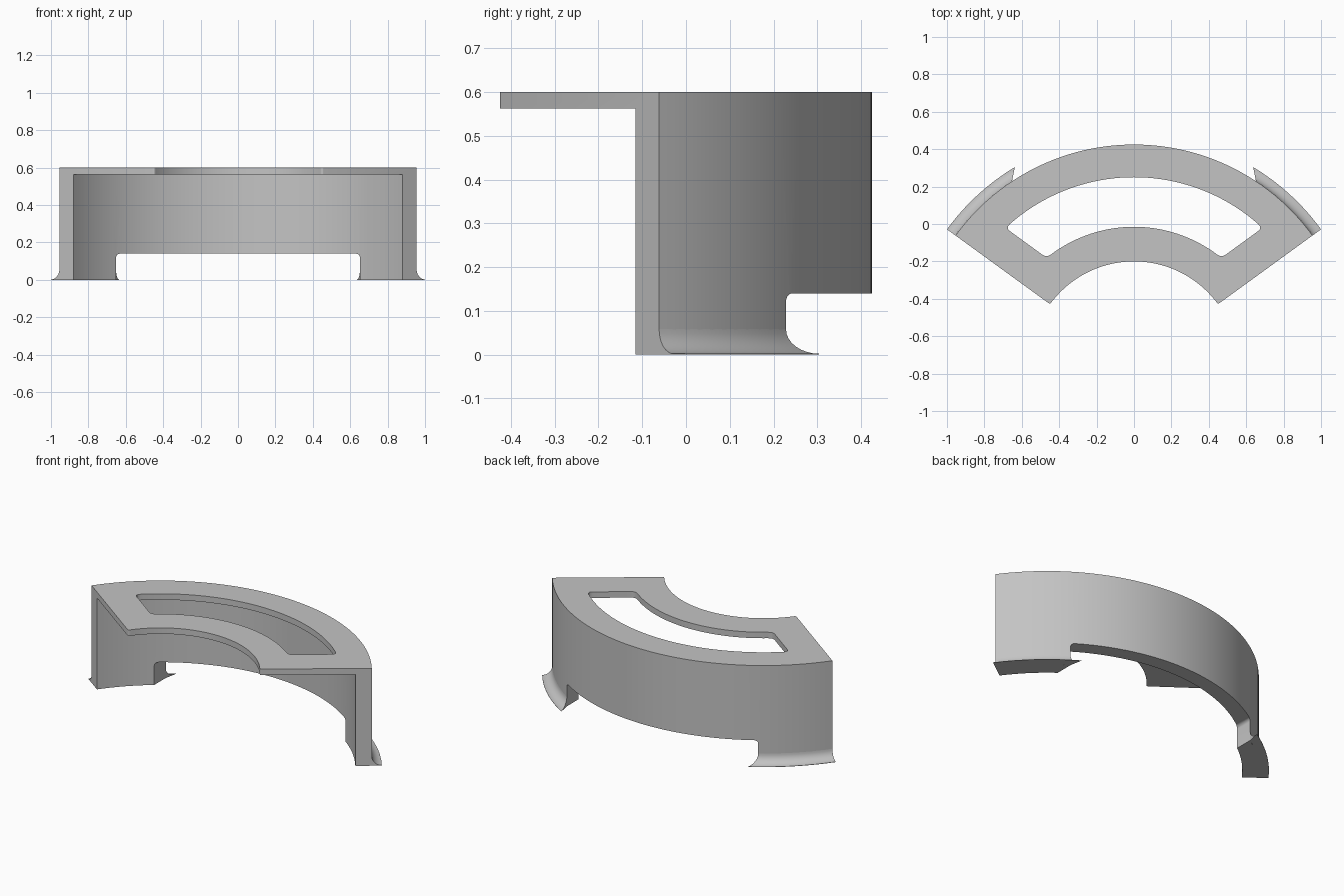
import bpy, bmesh
from math import sin, cos, asin, radians, pi
from mathutils import Vector

if "Cube" in bpy.data.objects:
    bpy.data.objects.remove(bpy.data.objects["Cube"], do_unlink=True)

CY = -0.755                     # arc centre on the y axis
HALF = radians(54)              # half the sweep
R_IN, R_WALL, R_OUT, R_FOOT = 0.555, 1.088, 1.18, 1.236
TOP, UNDER = 0.6, 0.563
SLOT_X = 0.652                  # half width of the wall opening

grey = bpy.data.materials.new("plain grey")
grey.use_nodes = True
grey.diffuse_color = (0.55, 0.55, 0.55, 1)
grey.node_tree.nodes["Principled BSDF"].inputs["Base Color"].default_value = (0.55, 0.55, 0.55, 1)


def polar(r, t, z=0.0):
    return Vector((r * sin(t), CY + r * cos(t), z))


def finish(bm, name):
    bmesh.ops.recalc_face_normals(bm, faces=bm.faces)
    mesh = bpy.data.meshes.new(name)
    bm.to_mesh(mesh)
    bm.free()
    mesh.materials.append(grey)
    ob = bpy.data.objects.new(name, mesh)
    bpy.context.collection.objects.link(ob)
    return ob


def loft(bm, rings):
    """Skin closed rings into a capped solid."""
    rows = [[bm.verts.new(p) for p in ring] for ring in rings]
    n = len(rows[0])
    for a, b in zip(rows, rows[1:]):
        for i in range(n):
            j = (i + 1) % n
            bm.faces.new((a[i], a[j], b[j], b[i]))
    bm.faces.new(rows[0])
    bm.faces.new(rows[-1])


def cut(target, cutter):
    cutter.hide_render = True
    mod = target.modifiers.new("cut", 'BOOLEAN')
    mod.object, mod.operation, mod.solver = cutter, 'DIFFERENCE', 'EXACT'
    bpy.context.view_layer.objects.active = target
    bpy.ops.object.modifier_apply(modifier=mod.name)
    bpy.data.objects.remove(cutter, do_unlink=True)


def smooth(ob):
    bpy.ops.object.select_all(action='DESELECT')
    ob.select_set(True)
    bpy.context.view_layer.objects.active = ob
    bpy.ops.object.shade_smooth_by_angle(angle=radians(30))


# Curved wall with the top plate: an L section swept around the arc
section = [(R_IN, UNDER), (R_WALL, UNDER), (R_WALL, 0), (R_OUT, 0), (R_OUT, TOP), (R_IN, TOP)]
bm = bmesh.new()
SEG = 56
loft(bm, [[polar(r, HALF * (2 * i / SEG - 1), z) for r, z in section] for i in range(SEG + 1)])
tips = [e for e in bm.edges
        if all((v.co - polar(R_IN, s * HALF, v.co.z)).length < 1e-4 for v in e.verts)
        ] if (s := 1) else []
tips += [e for e in bm.edges
         if all((v.co - polar(R_IN, -HALF, v.co.z)).length < 1e-4 for v in e.verts)]
bmesh.ops.bevel(bm, geom=tips, offset=0.01, segments=3, profile=0.5, affect='EDGES')
shell = finish(bm, "wall_and_top_plate")

# Window in the top plate: concentric arcs, ends parallel to the plate ends
BORDER, ROUND = 0.19, 0.03


def arc_end(r):
    return HALF - asin(BORDER / r)


def rounded(a, corner, b):
    return [a * (1 - t) ** 2 + corner * 2 * t * (1 - t) + b * t * t
            for t in (0, 0.25, 0.5, 0.75, 1)]


r_lo, r_hi = 0.74, 1.005
c_hi, c_lo = polar(r_hi, arc_end(r_hi)), polar(r_lo, arc_end(r_lo))
side = (c_lo - c_hi).normalized() * ROUND
t_hi, t_lo = arc_end(r_hi) - ROUND / r_hi, arc_end(r_lo) - ROUND / r_lo
N = 20
half = [polar(r_hi, t_hi * i / N) for i in range(N)]
half += rounded(polar(r_hi, t_hi), c_hi, c_hi + side)
half += rounded(c_lo - side, c_lo, polar(r_lo, t_lo))
half += [polar(r_lo, t_lo * i / N) for i in range(N - 1, -1, -1)]
outline = half + [Vector((-p.x, p.y, 0)) for p in reversed(half[1:-1])]
bm = bmesh.new()
loft(bm, [[p + Vector((0, 0, z)) for p in outline] for z in (UNDER - 0.1, TOP + 0.1)])
cut(shell, finish(bm, "window_cutter"))

# Opening along the bottom of the wall, with rounded upper corners
bm = bmesh.new()
bmesh.ops.create_cube(bm, size=1)
for v in bm.verts:
    v.co = Vector((v.co.x * 2 * SLOT_X, v.co.y + 0.5, 0.14 if v.co.z > 0 else -0.1))
upper = [e for e in bm.edges
         if all(v.co.z > 0 for v in e.verts) and abs(e.verts[0].co.x - e.verts[1].co.x) < 0.01]
bmesh.ops.bevel(bm, geom=upper, offset=0.02, segments=4, profile=0.5, affect='EDGES')
cut(shell, finish(bm, "opening_cutter"))
smooth(shell)

# Flared feet: a concave fillet swept along the outside of each leg
FLARE = R_FOOT - R_OUT
profile = [(R_FOOT - FLARE * cos(a), 0.002 + FLARE * (1 - sin(a)))
           for a in [pi / 2 * i / 8 for i in range(9)]]
profile += [(R_FOOT, 0), (R_OUT, 0)]


def inner_angle(r):
    x = SLOT_X - 0.015 * (r - R_OUT) / FLARE
    return asin(x / r)


for sign, name in ((1, "left_foot"), (-1, "right_foot")):
    bm = bmesh.new()
    loft(bm, [[polar(r, sign * (inner_angle(r) * (1 - k / 12) + HALF * k / 12), z)
               for r, z in profile] for k in range(13)])
    smooth(finish(bm, name))
